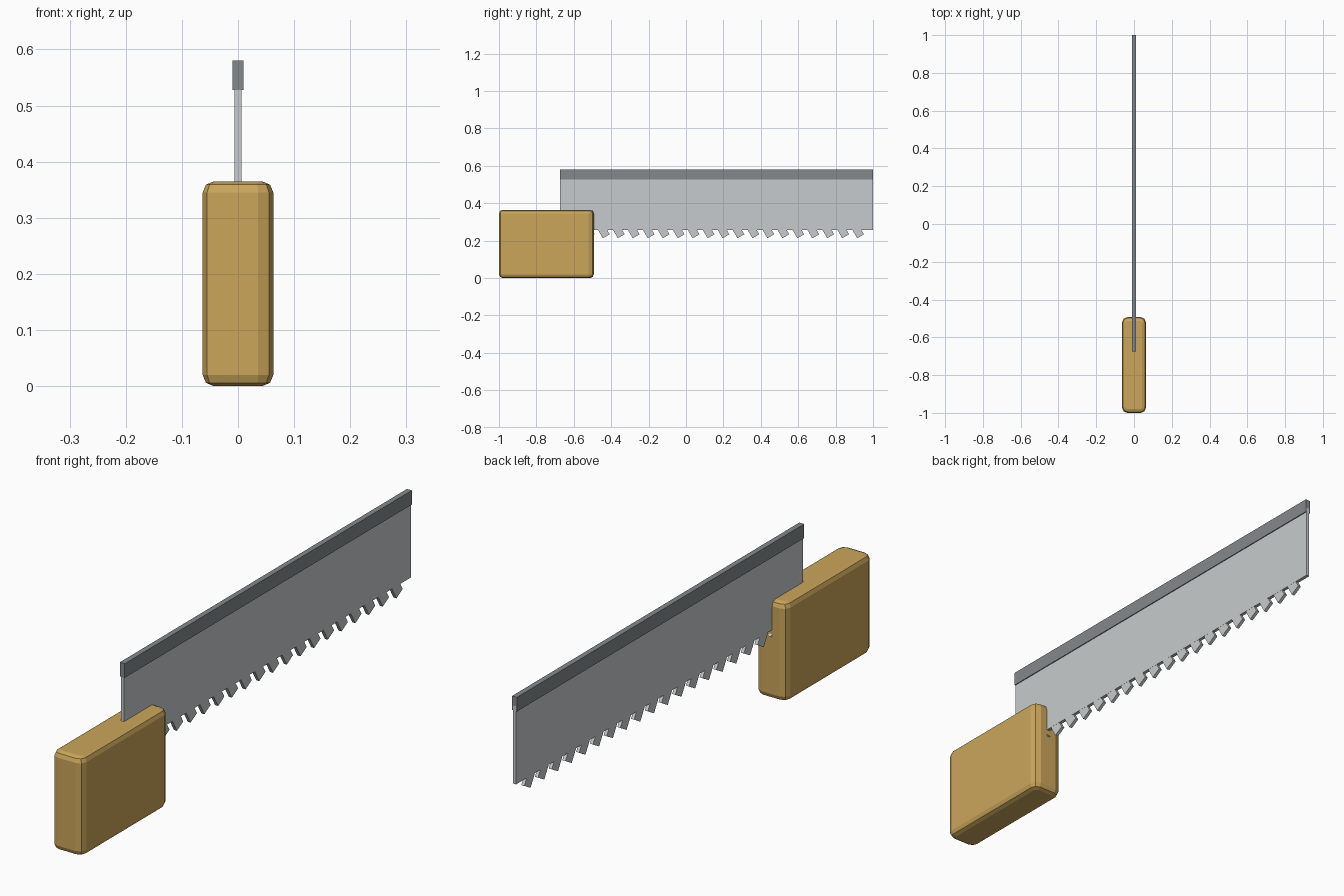
import bpy, bmesh, math
from mathutils import Matrix, Vector

if "Cube" in bpy.data.objects:
    bpy.data.objects.remove(bpy.data.objects["Cube"])


def material(name, rgb):
    m = bpy.data.materials.new(name)
    m.diffuse_color = (*rgb, 1)
    m.use_nodes = True
    m.node_tree.nodes["Principled BSDF"].inputs["Base Color"].default_value = m.diffuse_color
    return m


wood = material("wood", (0.60, 0.38, 0.105))
steel = material("steel", (0.57, 0.60, 0.61))
dark_steel = material("dark steel", (0.23, 0.25, 0.265))


def finish(bm, name, mat):
    bmesh.ops.recalc_face_normals(bm, faces=bm.faces)
    mesh = bpy.data.meshes.new(name)
    bm.to_mesh(mesh)
    bm.free()
    mesh.materials.append(mat)
    ob = bpy.data.objects.new(name, mesh)
    bpy.context.collection.objects.link(ob)
    return ob


def add_box(bm, lo, hi, tilt=0.0):
    lo, hi = Vector(lo), Vector(hi)
    mat = (Matrix.Translation((lo + hi) / 2) @ Matrix.Rotation(tilt, 4, 'X')
           @ Matrix.Diagonal((*(hi - lo), 1)))
    bmesh.ops.create_cube(bm, size=1, matrix=mat)


# Handle: block with rounded uprights, then softened top and bottom rims
H = 0.365
bm = bmesh.new()
add_box(bm, (-0.063, -1.0, 0), (0.063, -0.493, H))
uprights = [e for e in bm.edges if abs(e.verts[0].co.z - e.verts[1].co.z) > 0.1]
bmesh.ops.bevel(bm, geom=uprights, offset=0.027, segments=2, profile=0.5,
                affect='EDGES')
rims = [e for e in bm.edges if abs(e.verts[0].co.z - e.verts[1].co.z) < 1e-4]
bmesh.ops.bevel(bm, geom=rims, offset=0.02, segments=2, profile=0.5,
                affect='EDGES')
finish(bm, "handle", wood)

# Blade plate
bm = bmesh.new()
add_box(bm, (-0.0065, -0.674, 0.258), (0.0065, 1.0, 0.546))
finish(bm, "blade", steel)

# Stiffening spine along the top of the blade
bm = bmesh.new()
add_box(bm, (-0.01, -0.675, 0.528), (0.01, 1.0, 0.58))
finish(bm, "spine", dark_steel)

# Teeth: small tilted blocks sunk into the lower edge
bm = bmesh.new()
for i in range(20):
    y = 0.921 - 0.08 * i
    add_box(bm, (-0.0062, y - 0.021, 0.220), (0.0062, y + 0.021, 0.270),
            math.radians(30))
finish(bm, "teeth", steel)
